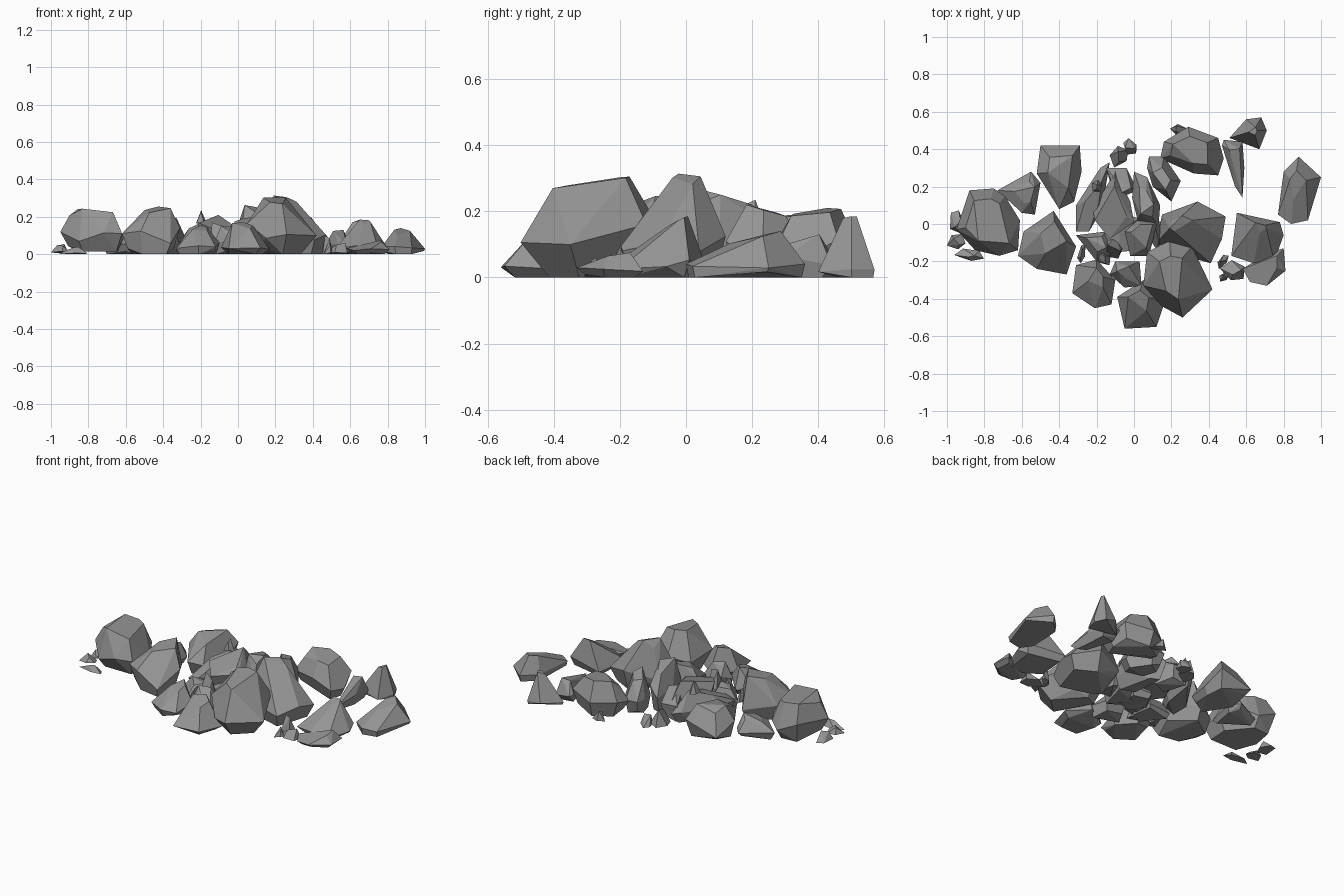
import bpy, bmesh, math, random
from mathutils import Vector

random.seed(5)
stone = bpy.data.materials.new("stone")
stone.diffuse_color = (0.3, 0.3, 0.3, 1)


def finish(name, pts):
    """Convex, flat-faceted stone from a point cloud."""
    bm = bmesh.new()
    for p in pts:
        bm.verts.new(p)
    out = bmesh.ops.convex_hull(bm, input=bm.verts[:])
    junk = {g for g in out["geom_interior"] + out["geom_unused"] if isinstance(g, bmesh.types.BMVert)}
    bmesh.ops.delete(bm, geom=list(junk), context='VERTS')
    bmesh.ops.dissolve_limit(bm, angle_limit=math.radians(14), verts=bm.verts[:], edges=bm.edges[:])
    bmesh.ops.recalc_face_normals(bm, faces=bm.faces[:])
    me = bpy.data.meshes.new(name)
    bm.to_mesh(me)
    bm.free()
    me.materials.append(stone)
    bpy.context.collection.objects.link(bpy.data.objects.new(name, me))


def rock(name, outline, h, peak, waist=0.4, base=0.7, top=0.5, z0=0.0, tilt=0.3):
    """Stone with a plan outline at its waist, an uneven base and a tilted, split top face."""
    c = sum((Vector(p) for p in outline), Vector((0, 0))) / len(outline)
    pk = Vector(peak)
    lean = (pk - c).normalized() if (pk - c).length > 0.005 else Vector((0.7, 0.7))
    ring = [pk.lerp(Vector(p), top * random.uniform(0.85, 1.15)) for p in outline]
    high = max(r.dot(lean) for r in ring)
    skip = random.randrange(2)
    pts = []
    for i, p in enumerate(outline):
        p = Vector(p)
        low = z0 + (h - z0) * waist * random.uniform(0.5, 1.25)
        pts.append((p.x, p.y, low))
        b = c.lerp(p, base)
        pts.append((b.x, b.y, z0 + (0.12 * (h - z0) if i % 3 == skip else 0)))
        t = ring[i]
        z = h - tilt * (high - t.dot(lean))
        if i % 4 == skip:                      # broken corner
            z -= 0.18 * (h - z0)
        pts.append((t.x, t.y, max(z, low)))
    finish(name, pts)


def chip(name, x, y, z, rx, ry, rz, deg):
    """Small angular splinter: a wedge with a random broken ridge."""
    a = math.radians(deg)
    local = [(-1, -.5, -1), (-.5, .9, -.9), (.6, 1, -1), (1, -.2, -.8), (.2, -1, -.7),
             (random.uniform(-.7, .7), random.uniform(0, .6), 1), (random.uniform(-.5, .8), -.4, .7)]
    pts = []
    for u, v, w in local:
        u, v = u * rx, v * ry
        pts.append((x + u * math.cos(a) - v * math.sin(a),
                    y + u * math.sin(a) + v * math.cos(a), max(0, z + w * rz)))
    finish(name, pts)


# Large boulders
rock("left_boulder", [(-.95, -.03), (-.88, .18), (-.75, .19), (-.69, .15), (-.61, .02),
                      (-.62, -.14), (-.72, -.17), (-.85, -.14)], .25, (-.80, .0), .45, .78, .65, .015, .12)
rock("front_left_boulder", [(-.62, -.17), (-.59, -.04), (-.43, .07), (-.31, -.12),
                            (-.36, -.27), (-.52, -.24)], .255, (-.42, -.06), .45, .8, .5, 0, .2)
rock("front_boulder", [(.05, -.33), (.07, -.15), (.19, -.09), (.31, -.12), (.42, -.35),
                       (.26, -.50), (.15, -.44)], .305, (.20, -.25), .45, .6, .55, 0, .15)
rock("centre_boulder", [(.12, -.10), (.15, .05), (.34, .12), (.49, .04), (.47, -.08),
                        (.41, -.21), (.20, -.15)], .32, (.22, .01), .38, .8, .33, 0, .4)
rock("back_boulder", [(.14, .35), (.16, .44), (.29, .52), (.45, .46), (.48, .35),
                      (.45, .26), (.32, .27)], .21, (.31, .40), .45, .8, .6, 0, .12)
rock("back_left_boulder", [(-.52, .27), (-.50, .42), (-.29, .42), (-.28, .28), (-.32, .12),
                           (-.40, .08)], .20, (-.39, .28), .45, .8, .55, 0, .2)
rock("right_boulder", [(.77, .05), (.80, .28), (.88, .36), (1.0, .25), (.93, .02), (.84, .0)],
     .14, (.86, .22), .28, .95, .42, 0, .25)

# Medium rocks
rock("left_rock", [(-.73, .18), (-.55, .28), (-.50, .22), (-.53, .05), (-.60, .06)],
     .13, (-.57, .17), .35, .8, .5, 0, .4)
rock("lower_left_rock", [(-.33, -.37), (-.31, -.22), (-.20, -.19), (-.10, -.30), (-.12, -.43),
                         (-.21, -.45)], .155, (-.20, -.27), .35, .85, .4)
rock("front_rock", [(-.09, -.39), (-.05, -.56), (.12, -.55), (.17, -.40), (.05, -.30)],
     .17, (.02, -.39), .25, .7, .4)
rock("inner_back_rock", [(.07, .30), (.08, .36), (.16, .36), (.25, .23), (.20, .12), (.10, .20)],
     .22, (.14, .24), .45, .8, .5)
rock("thin_back_rock", [(.47, .42), (.48, .45), (.58, .44), (.59, .30), (.58, .14), (.54, .20)],
     .13, (.55, .37), .4, .75, .5)
rock("far_back_rock", [(.51, .46), (.60, .56), (.68, .57), (.71, .50), (.67, .40)],
     .185, (.64, .50), .12, .95, .25)
rock("right_rock", [(.52, -.17), (.55, .06), (.78, .01), (.80, -.06), (.75, -.20), (.64, -.21)],
     .185, (.68, -.01), .25, .85, .2, 0, .5)
rock("right_low_rock", [(.58, -.24), (.72, -.15), (.80, -.13), (.81, -.25), (.71, -.33),
                        (.62, -.31)], .075, (.72, -.22), .4, .75, .5, 0, .2)

# Broken slabs crowded into the middle
rock("middle_slab", [(-.22, .08), (-.21, .02), (-.13, -.08), (.0, .01), (-.02, .12), (-.10, .28)],
     .21, (-.11, .10), .6, .8, .65, .05)
rock("middle_left_slab", [(-.31, .10), (-.18, .30), (-.13, .33), (-.17, .08), (-.24, -.04), (-.31, -.04)],
     .18, (-.21, .14), .35, .8, .5)
rock("middle_back_slab", [(-.15, .30), (-.04, .30), (.02, .18), (-.10, .13)],
     .17, (-.07, .21), .5, .8, .6)
rock("middle_tall_slab", [(-.01, .14), (.0, .28), (.07, .25), (.14, .10), (.13, -.02), (.02, .02)],
     .27, (.06, .11), .5, .75, .55)
rock("middle_front_slab", [(-.05, -.04), (-.02, -.17), (.08, -.17), (.13, .02), (.03, .03)],
     .20, (.04, -.05), .5, .85, .6)
rock("middle_low_slab", [(-.31, -.06), (-.15, -.04), (-.11, -.16), (-.20, -.20), (-.26, -.12)],
     .11, (-.19, -.09), .4, .85, .5)
rock("buried_slab", [(-.16, -.06), (-.08, .06), (.03, .03), (.02, -.14), (-.08, -.15)],
     .10, (-.07, -.03), .5, .8, .6)
rock("front_wedge", [(-.13, -.27), (-.10, -.20), (.03, -.20), (.04, -.33), (-.05, -.34)],
     .16, (-.06, -.24), .4, .85, .4, 0, .5)

# Scattered splinters: x, y, z, half sizes, heading
chips = [(-.95, .01, .03, .04, .06, .025, 10), (-.95, -.095, .03, .05, .04, .02, 0),
         (-.88, -.165, .02, .08, .03, .02, -10), (-.08, .36, .05, .06, .045, .05, 45),
         (-.02, .41, .035, .035, .045, .035, 35), (.24, .50, .03, .045, .03, .03, -30),
         (.475, -.20, .05, .045, .02, .05, 50), (.48, -.285, .03, .03, .02, .03, 30),
         (.53, -.25, .03, .07, .05, .03, -30), (-.18, -.17, .05, .07, .035, .05, -40),
         (-.28, -.16, .04, .02, .05, .04, -10), (.13, -.06, .10, .03, .08, .09, -10),
         (-.20, .20, .20, .03, .03, .035, 20), (-.11, -.13, .09, .05, .06, .08, 15)]
for i, c in enumerate(chips):
    chip(f"splinter_{i + 1}", *c)
